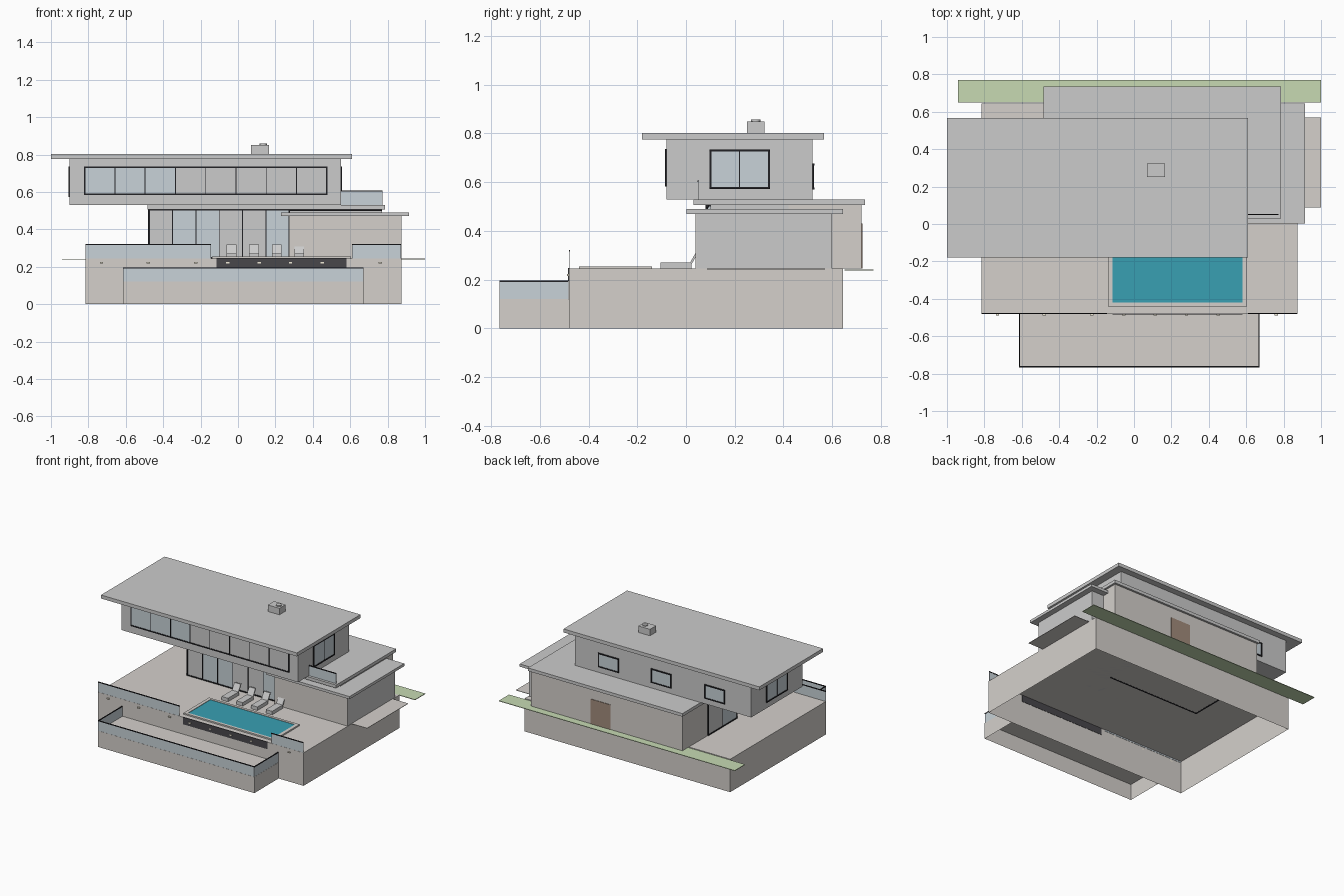
import bpy, bmesh
from mathutils import Vector

if "Cube" in bpy.data.objects:
    bpy.data.objects.remove(bpy.data.objects["Cube"])


def mat(name, r, g, b):
    m = bpy.data.materials.new(name)
    m.diffuse_color = (r, g, b, 1)
    m.use_nodes = True
    m.node_tree.nodes["Principled BSDF"].inputs["Base Color"].default_value = m.diffuse_color
    return m


STONE = mat("stone", .66, .63, .60)
GLASS = mat("glass", .58, .65, .69)
BLACK = mat("black_metal", .015, .015, .018)
DARK = mat("dark_tile", .065, .063, .07)
WATER = mat("water", .04, .35, .45)
GRASS = mat("grass", .57, .70, .45)
WOOD = mat("wood", .36, .26, .20)
LAMP = mat("lamp", .9, .85, .7)


def box(name, x, y, z, m=None, open_bottom=False):
    """Box from (min, max) ranges, optionally without its bottom face."""
    bm = bmesh.new()
    bmesh.ops.create_cube(bm, size=1)
    for v in bm.verts:
        v.co = Vector([r[0] if c < 0 else r[1] for r, c in zip((x, y, z), v.co)])
    if open_bottom:
        low = [f for f in bm.faces if f.calc_center_median().z < z[0] + 1e-5]
        bmesh.ops.delete(bm, geom=low, context='FACES')
    me = bpy.data.meshes.new(name)
    bm.to_mesh(me)
    bm.free()
    ob = bpy.data.objects.new(name, me)
    bpy.context.collection.objects.link(ob)
    if m:
        me.materials.append(m)
    return ob


def wall_box(name, axis, pos, u, z, t, m):
    """Thin box in a wall plane: axis 'y' runs along x, axis 'x' along y."""
    p = (pos - t, pos + t)
    return box(name, u, p, z, m) if axis == 'y' else box(name, p, u, z, m)


def window(name, axis, pos, u, z, n, glazed=None):
    """Framed window with n panes; glazed lists the panes with light glass."""
    w = (u[1] - u[0]) / n
    f = .004
    for i in range(n):
        clear = glazed is None or i in glazed
        wall_box(name + "_pane", axis, pos, (u[0] + i * w, u[0] + (i + 1) * w),
                 z, .002, GLASS if clear else None)
    for i in range(n + 1):
        c = u[0] + i * w
        h = f if i in (0, n) else f * .6
        wall_box(name + "_mullion", axis, pos, (c - h, c + h), z, .005, BLACK)
    for c in z:
        wall_box(name + "_rail", axis, pos, (u[0] - f, u[1] + f),
                 (c - f, c + f), .006, BLACK)


def balustrade(name, axis, pos, u, z):
    wall_box(name + "_glass", axis, pos, u, z, .001, GLASS)
    wall_box(name + "_handrail", axis, pos, u, (z[1] - .004, z[1] + .002), .003, BLACK)


# Podium and lower terrace, hollow underneath
box("podium", (-.815, .875), (-.48, .645), (0, .245), STONE, True)
box("lower_terrace", (-.615, .67), (-.765, -.481), (0, .12), STONE, True)
box("side_path", (.87, 1), (.087, .57), (.242, .245), STONE)
box("lawn_strip", (-.94, 1), (.65, .77), (.238, .242), GRASS)

# Glass balustrades
balustrade("terrace_front", 'y', -.763, (-.615, .67), (.12, .195))
for x in (-.613, .668):
    balustrade("terrace_side", 'x', x, (-.765, -.482), (.12, .195))
balustrade("deck_left", 'y', -.478, (-.815, -.145), (.235, .32))
balustrade("deck_right", 'y', -.478, (.61, .872), (.235, .32))
balustrade("balcony", 'y', .05, (.55, .772), (.53, .605))

# Pool: coping, water and tiled front with lamps
for x in ((-.14, -.115), (.58, .605)):
    box("pool_coping_side", x, (-.44, -.14), (.245, .255), STONE)
for y in ((-.44, -.42), (-.16, -.14)):
    box("pool_coping_long", (-.115, .58), y, (.245, .255), STONE)
box("pool_water", (-.115, .58), (-.42, -.16), (.246, .252), WATER)
box("pool_front", (-.115, .58), (-.484, -.478), (.195, .248), DARK)
for x in (-.73, -.48, -.225, -.055, .113, .281, .45, .76):
    box("wall_lamp", (x - .009, x + .009), (-.489, -.48), (.216, .224), LAMP)

# Ground floor: rear volume, corner glazing and low wing
box("rear_volume", (-.475, .77), (.42, .72), (.245, .507), STONE)
box("living_core", (-.47, .77), (.10, .43), (.246, .506))
window("living_front", 'y', .085, (-.475, .275), (.248, .505), 6, (1, 2, 5))
window("living_side", 'x', -.475, (.085, .42), (.248, .505), 2, (0,))
box("clerestory_rail", (.275, .77), (.08, .095), (.497, .508), BLACK)
box("rear_roof", (-.485, .785), (.03, .735), (.507, .53))
box("low_wing", (.275, .872), (.043, .6), (.245, .47))
box("low_wing_front", (.272, .874), (.039, .044), (.245, .47), STONE)
box("low_wing_roof", (.23, .915), (.002, .645), (.47, .49))
box("back_door", (.115, .278), (.715, .724), (.246, .43), WOOD)

# Upper floor, windows and roof
box("upper_floor", (-.9, .55), (-.08, .52), (.53, .778))
window("upper_front", 'y', -.081, (-.82, .475), (.587, .733), 8, (0, 1, 2))
for x in (-.901, .551):
    window("upper_side", 'x', x, (.10, .34), (.577, .731), 2)
for x in (.272, -.162, -.602):
    window("upper_back", 'y', .521, (x - .08, x + .08), (.575, .672), 1)
box("main_roof", (-1, .61), (-.18, .567), (.776, .802))

# Chimney with round pipe
box("chimney", (.07, .165), (.25, .323), (.80, .85))
bpy.ops.mesh.primitive_cylinder_add(vertices=24, radius=.019, depth=.02,
                                    location=(.135, .286, .848))
bpy.context.object.name = "chimney_pipe"
bpy.ops.object.shade_smooth_by_angle()

# Sun loungers with tilted backs
for i in range(4):
    x = -.035 + .121 * i
    box("lounger_base", (x - .026, x + .026), (-.105, .022), (.245, .271))
    back = box("lounger_back", (x - .026, x + .026), (.012, .022), (.262, .318))
    for v in back.data.vertices:
        if v.co.z > .3:
            v.co.y += .032
